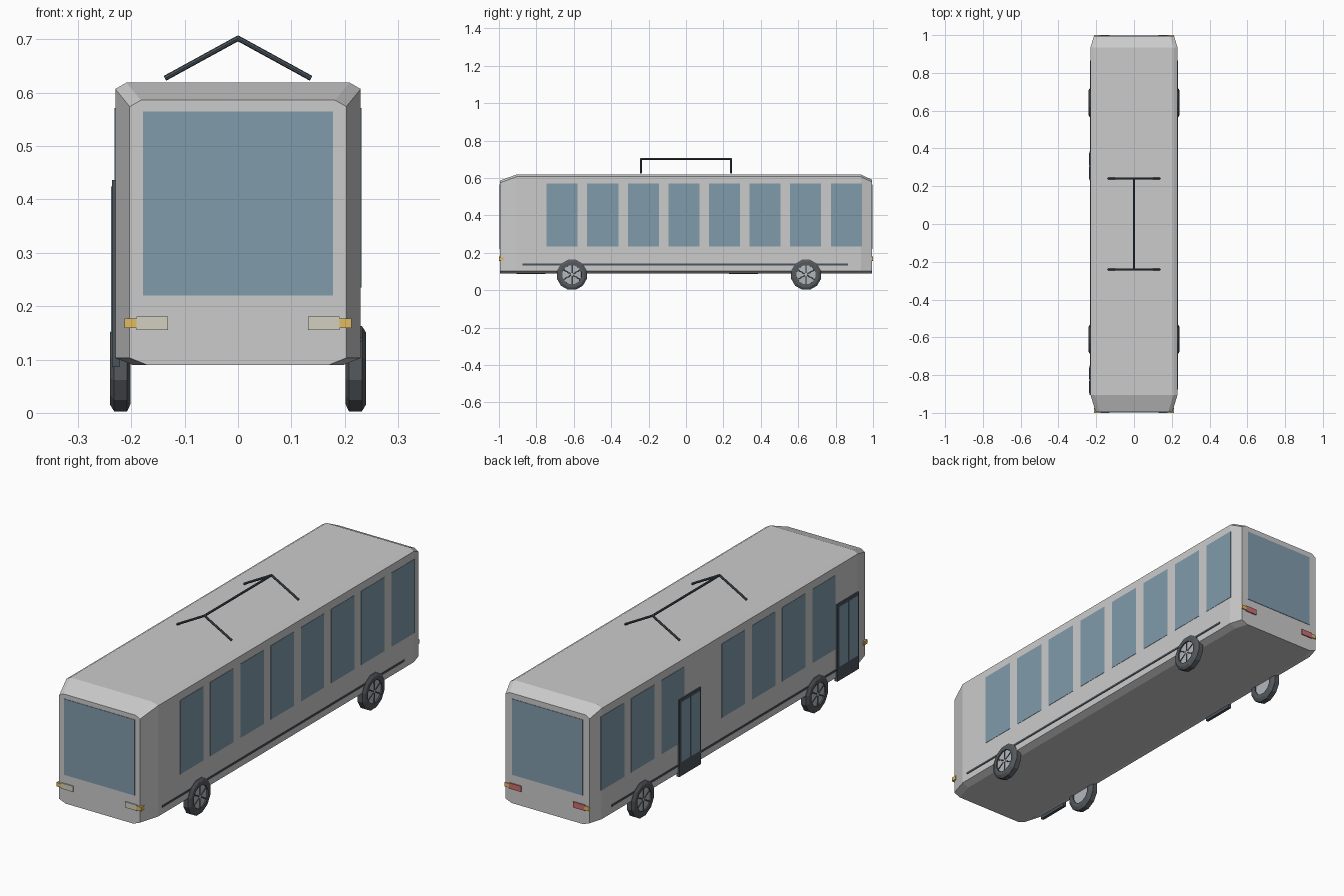
import bpy, bmesh
from math import cos, sin, pi
from mathutils import Vector

if "Cube" in bpy.data.objects:
    bpy.data.objects.remove(bpy.data.objects["Cube"])


def mat(name, r, g, b):
    m = bpy.data.materials.new(name)
    m.diffuse_color = (r, g, b, 1)
    m.use_nodes = True
    m.node_tree.nodes["Principled BSDF"].inputs["Base Color"].default_value = m.diffuse_color
    return m


GLASS = mat("glass", 0.22, 0.33, 0.41)
DARK = mat("dark_trim", 0.07, 0.09, 0.11)
RUBBER = mat("rubber", 0.09, 0.10, 0.11)
RIM = mat("rim", 0.45, 0.48, 0.51)
PALE = mat("pale_lamp", 0.65, 0.63, 0.52)
AMBER = mat("amber_lamp", 0.75, 0.5, 0.12)
RED = mat("red_lamp", 0.6, 0.16, 0.16)


def finish(name, bm, material=None):
    bmesh.ops.recalc_face_normals(bm, faces=bm.faces)
    me = bpy.data.meshes.new(name)
    bm.to_mesh(me)
    bm.free()
    if material:
        me.materials.append(material)
    ob = bpy.data.objects.new(name, me)
    bpy.context.collection.objects.link(ob)
    return ob


def box(name, x, y, z, material=None):
    """Box from (min, max) pairs."""
    bm = bmesh.new()
    bmesh.ops.create_cube(bm, size=1)
    for v in bm.verts:
        v.co = [(r[0] + r[1]) / 2 + c * abs(r[1] - r[0]) for c, r in zip(v.co, (x, y, z))]
    return finish(name, bm, material)


def loft(name, rings, material=None, closed=False):
    """Skin a list of equal rings; cap the ends unless closed."""
    bm = bmesh.new()
    vr = [[bm.verts.new(p) for p in ring] for ring in rings]
    n = len(vr[0])
    pairs = list(zip(vr, vr[1:])) + ([(vr[-1], vr[0])] if closed else [])
    for a, b in pairs:
        for i in range(n):
            j = (i + 1) % n
            bm.faces.new((a[i], a[j], b[j], b[i]))
    if not closed:
        bm.faces.new(vr[0])
        bm.faces.new(vr[-1])
    return finish(name, bm, material)


def rod(name, a, b, r, material):
    a, b = Vector(a), Vector(b)
    bm = bmesh.new()
    bmesh.ops.create_cone(bm, cap_ends=True, segments=8, radius1=r, radius2=r, depth=(b - a).length)
    ob = finish(name, bm, material)
    ob.location = (a + b) / 2
    ob.rotation_euler = (b - a).to_track_quat('Z', 'Y').to_euler()
    return ob


# Body shell: chamfered section, tapered at both ends
def section(y, w, top, bottom=0.09):
    half = [(w - 0.032, bottom), (w, bottom + 0.013), (w, top - 0.012), (w - 0.021, top)]
    return [(x, y, z) for x, z in half] + [(-x, y, z) for x, z in reversed(half)]


loft("body", [section(-0.995, 0.203, 0.586), section(-0.905, 0.23, 0.619),
              section(0.935, 0.23, 0.619), section(0.995, 0.212, 0.59)])

# Side windows (left side leaves out the one behind the middle door) and trim strips
for s, side in ((1, "right"), (-1, "left")):
    for i in range(8):
        if s < 0 and i == 4:
            continue
        c = -0.662 + 0.217 * i
        box(f"{side}_window_{i + 1}", (s * 0.222, s * 0.2315), (c - 0.083, c + 0.083),
            (0.235, 0.571), GLASS)
    box(f"{side}_strip", (s * 0.225, s * 0.233), (-0.875, 0.865), (0.133, 0.142), DARK)

# Windscreen, rear window and lamps
for e, end, lamp in ((-1, "front", PALE), (1, "rear", RED)):
    box(f"{end}_screen", (-0.178, 0.178), (e * 0.985, e * 0.997), (0.22, 0.565), GLASS)
    for s, side in ((1, "right"), (-1, "left")):
        box(f"{end}_{side}_lamp", (s * 0.131, s * 0.19), (e * 0.985, e * 1.0), (0.155, 0.181), lamp)
        box(f"{end}_{side}_indicator", (s * 0.187, s * 0.213), (e * 0.975, e * 1.0),
            (0.159, 0.177), AMBER)

# Double-leaf doors on the left
for y0, name in ((-0.905, "front_door"), (0.23, "middle_door")):
    box(name, (-0.236, -0.222), (y0, y0 + 0.155), (0.086, 0.436), DARK)
    for k in range(2):
        a = y0 + 0.009 + 0.072 * k
        box(f"{name}_glass_{k + 1}", (-0.238, -0.23), (a, a + 0.065), (0.15, 0.424), GLASS)


# Wheels: twelve-sided tyre, recessed rim disc and spokes
def ring(x, r, cy, cz, n=12):
    return [(x, cy + r * cos(2 * pi * (i + 0.5) / n), cz + r * sin(2 * pi * (i + 0.5) / n))
            for i in range(n)]


CZ = 0.083
PROFILE = [(0.201, 0.05), (0.201, 0.068), (0.208, 0.083), (0.232, 0.083), (0.24, 0.07), (0.24, 0.052)]
for y, end in ((-0.61, "front"), (0.642, "rear")):
    for s, side in ((1, "right"), (-1, "left")):
        name = f"{end}_{side}"
        loft(name + "_tyre", [ring(s * x, r, y, CZ) for x, r in PROFILE], RUBBER, closed=True)
        loft(name + "_rim", [ring(s * x, r, y, CZ) for x, r in
                             ((0.206, 0.051), (0.234, 0.053), (0.236, 0.015))], RIM)
        for k in range(6):
            a = pi / 6 + k * pi / 3
            p = [(s * 0.236, y + r * cos(a), CZ + r * sin(a)) for r in (0.008, 0.05)]
            rod(f"{name}_spoke_{k + 1}", p[0], p[1], 0.0025, RUBBER)

# Roof current collector
rod("collector_bar", (0, -0.243, 0.702), (0, 0.243, 0.702), 0.005, DARK)
for y, end in ((-0.241, "front"), (0.241, "rear")):
    for s, side in ((1, "right"), (-1, "left")):
        rod(f"collector_arm_{end}_{side}", (0, y, 0.702), (s * 0.137, y, 0.627), 0.005, DARK)
